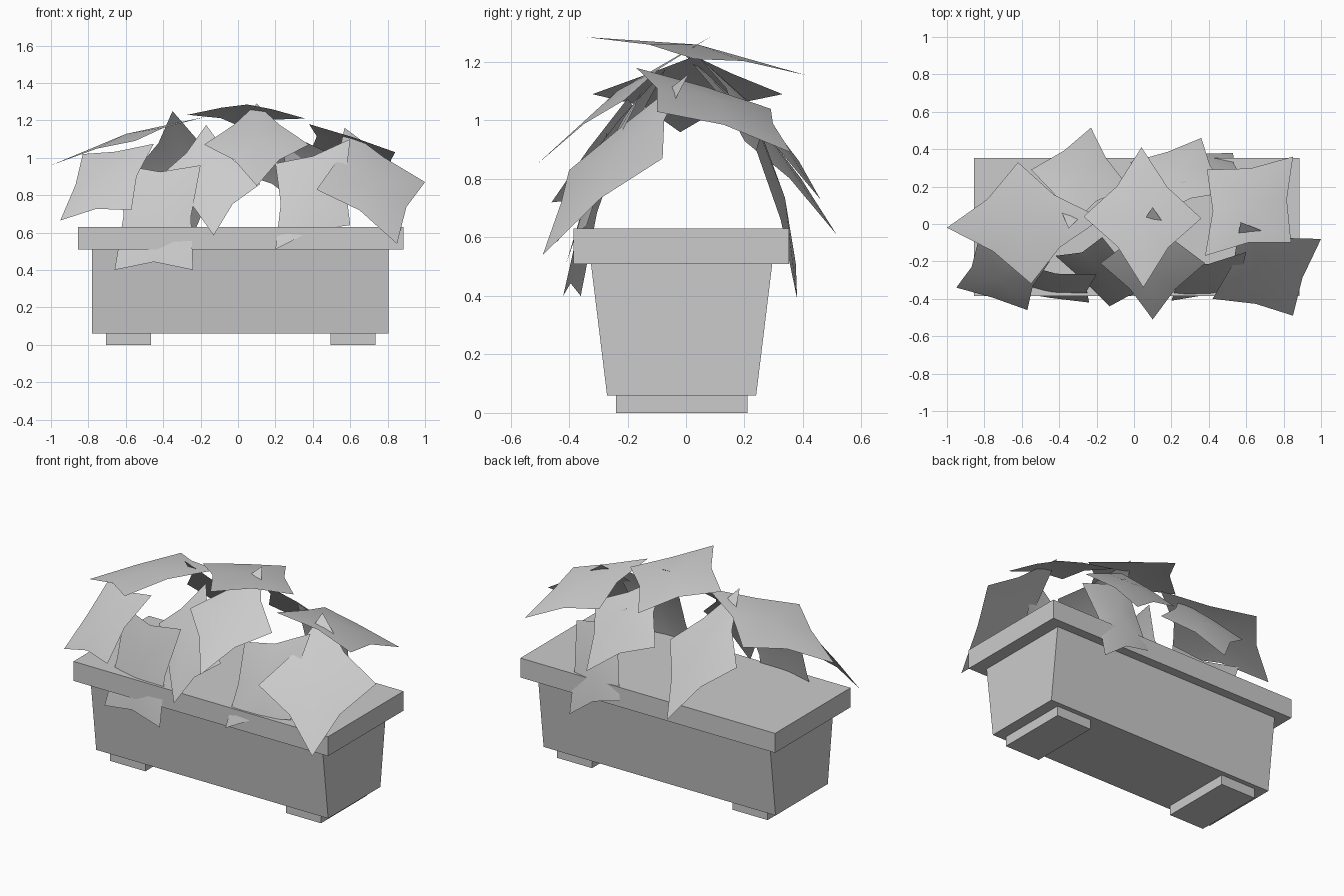
import bpy
from mathutils import Vector

if "Cube" in bpy.data.objects:
    bpy.data.objects.remove(bpy.data.objects["Cube"])


def make(name, verts, faces, smooth=False):
    me = bpy.data.meshes.new(name)
    me.from_pydata([tuple(v) for v in verts], [], faces)
    me.update()
    for p in me.polygons:
        p.use_smooth = smooth
    ob = bpy.data.objects.new(name, me)
    bpy.context.collection.objects.link(ob)
    return ob


def box(name, x0, x1, z0, z1, y_bottom, y_top):
    """Box whose depth may differ between bottom and top."""
    verts = [(x, y, z) for z, ys in ((z0, y_bottom), (z1, y_top))
             for x, y in ((x0, ys[0]), (x1, ys[0]), (x1, ys[1]), (x0, ys[1]))]
    sides = [(i, (i + 1) % 4, (i + 1) % 4 + 4, i + 4) for i in range(4)]
    return make(name, verts, [(3, 2, 1, 0), (4, 5, 6, 7)] + sides)


def leaf(name, a, b, c, inset=0.14, camber=0.04):
    """Four-pointed cambered leaf; the fourth tip completes the parallelogram."""
    a, b, c = Vector(a), Vector(b), Vector(c)
    tips = [a, b, c, a + c - b]
    mid = (a + c) / 2
    n = (b - a).cross(c - b).normalized()
    if n.dot(mid - Vector((0, 0, 0.6))) < 0:      # face outward
        tips.reverse()
        n = -n
    ring = []
    for i, p in enumerate(tips):
        notch = (p + tips[(i + 1) % 4]) / 2
        ring += [p, notch.lerp(mid, inset) + n * camber * 0.4]
    faces = [(i, (i + 1) % 8, 8) for i in range(8)]
    make(name, ring + [mid + n * camber], faces, smooth=True)


# Planter: tapered trough, closed rim slab, two feet
box("trough", -0.78, 0.805, 0.06, 0.51, (-0.27, 0.24), (-0.325, 0.295))
box("rim", -0.855, 0.885, 0.51, 0.63, (-0.385, 0.352), (-0.385, 0.352))
for side, x in (("left", -0.705), ("right", 0.495)):
    box("foot_" + side, x, x + 0.24, 0, 0.065, (-0.24, 0.21), (-0.24, 0.21))

# Leaves: three consecutive tips each
leaves = {
    "top": ((0.36, 0.03, 1.21), (0.05, -0.34, 1.285), (-0.27, 0.04, 1.23)),
    "left_end": ((-0.62, 0.33, 1.09), (-1.0, -0.02, 0.96), (-0.55, -0.32, 1.09)),
    "right_front": ((1.0, -0.08, 0.87), (0.85, -0.49, 0.54), (0.42, -0.40, 0.83)),
    "right_end": ((0.38, -0.17, 1.18), (0.84, -0.10, 1.03), (0.85, 0.36, 0.89)),
    "left_front": ((-0.83, -0.08, 1.02), (-0.95, -0.34, 0.665), (-0.57, -0.46, 0.72)),
    "front_middle": ((0.38, -0.21, 1.07), (0.10, -0.51, 0.85), (-0.18, -0.21, 1.07)),
    "front_low_left": ((-0.62, -0.21, 0.96), (-0.66, -0.36, 0.40), (-0.24, -0.42, 0.40)),
    "front_low_middle": ((0.12, -0.34, 0.86), (-0.13, -0.44, 0.585), (-0.42, -0.17, 0.90)),
    "front_low_right": ((0.20, -0.22, 0.97), (0.20, -0.41, 0.51), (0.60, -0.34, 0.64)),
    "back_left": ((-0.55, 0.29, 0.93), (-0.23, 0.515, 0.61), (-0.03, 0.20, 0.93)),
    "back_right": ((-0.02, 0.33, 0.93), (0.36, 0.46, 0.73), (0.50, 0.17, 1.02)),
    "back_low": ((0.20, 0.36, 0.55), (0.53, 0.38, 0.39), (0.58, 0.24, 0.90)),
}
for name, tips in leaves.items():
    leaf("leaf_" + name, *tips)
